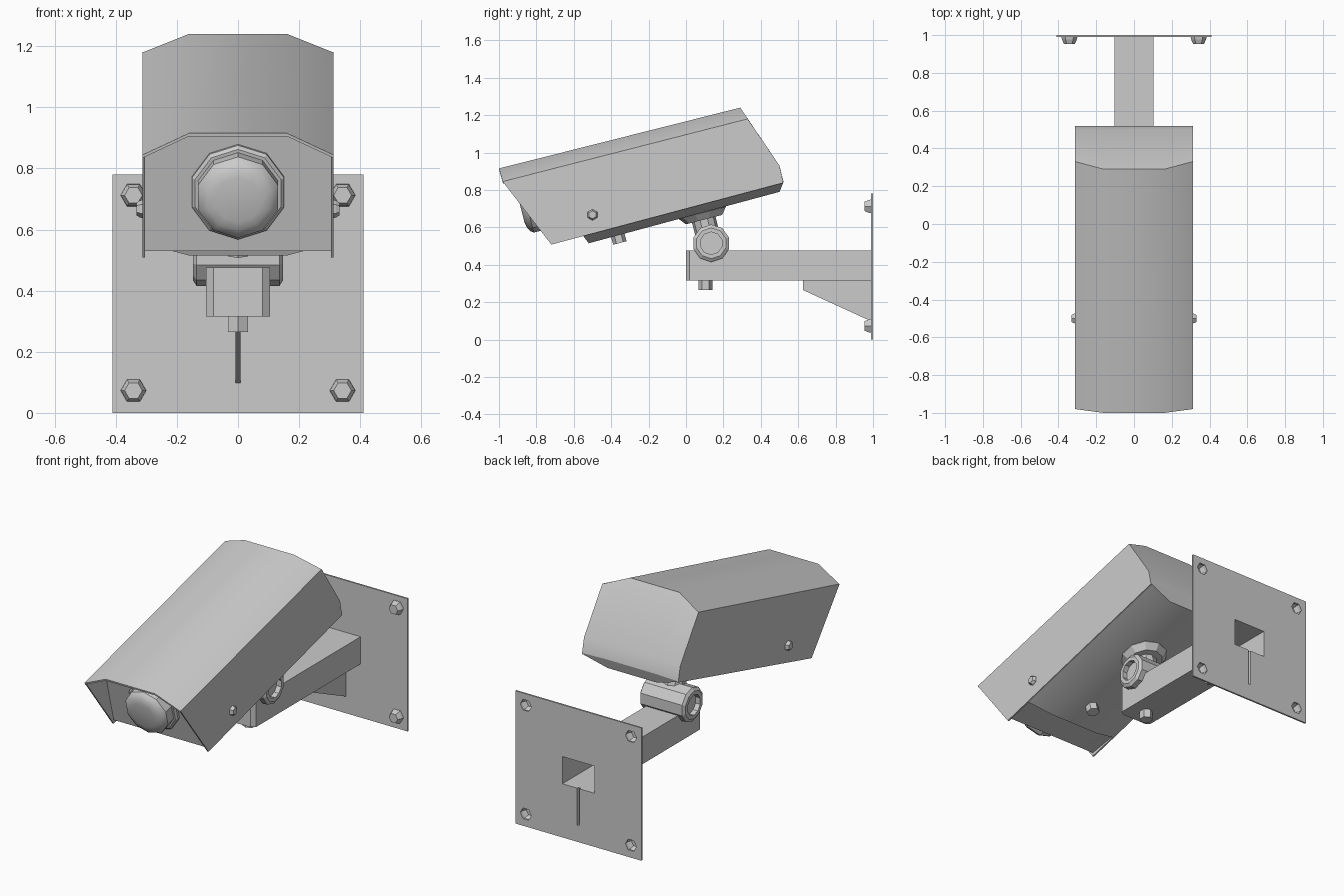
import bpy, bmesh, math
from mathutils import Vector

cube = bpy.data.objects.get("Cube")
if cube:
    bpy.data.objects.remove(cube, do_unlink=True)

# One painted-metal material
COLOR = (0.6, 0.6, 0.6, 1.0)
grey = bpy.data.materials.new("light_grey")
grey.diffuse_color = COLOR
grey.use_nodes = True
for node in grey.node_tree.nodes:
    if node.type == 'BSDF_PRINCIPLED':
        node.inputs["Base Color"].default_value = COLOR
        node.inputs["Roughness"].default_value = 0.6


def make(name, verts, faces, smooth=False):
    """Turn vertices and faces into a shaded object."""
    bm = bmesh.new()
    vs = [bm.verts.new(v) for v in verts]
    for f in faces:
        bm.faces.new([vs[i] for i in f])
    bmesh.ops.remove_doubles(bm, verts=bm.verts, dist=0.0005)
    bmesh.ops.recalc_face_normals(bm, faces=bm.faces)
    mesh = bpy.data.meshes.new(name)
    bm.to_mesh(mesh)
    bm.free()
    mesh.materials.append(grey)
    ob = bpy.data.objects.new(name, mesh)
    bpy.context.collection.objects.link(ob)
    if smooth:
        bpy.ops.object.select_all(action='DESELECT')
        ob.select_set(True)
        bpy.context.view_layer.objects.active = ob
        bpy.ops.object.shade_smooth_by_angle(angle=math.radians(30))
    return ob


def prism(name, pts, vec, open_edges=()):
    """Extrude a flat outline along vec, leaving some side faces open."""
    n = len(pts)
    a = [Vector(p) for p in pts]
    faces = [range(n), range(n, 2 * n)]
    faces += [(i, (i + 1) % n, n + (i + 1) % n, n + i)
              for i in range(n) if i not in open_edges]
    return make(name, a + [p + Vector(vec) for p in a], faces)


def lathe(name, center, axis, profile, sides, phase=0.0, open_base=False, smooth=False):
    """Turn (radius, height) points about an axis."""
    z = Vector(axis).normalized()
    up = Vector((0, 1, 0)) if abs(z.z) > 0.99 else Vector((0, 0, 1))
    x = up.cross(z).normalized()
    y = z.cross(x)
    verts, faces = [], []
    for r, h in profile:
        for i in range(sides):
            t = math.tau * i / sides + phase
            verts.append(Vector(center) + z * h + (x * math.sin(t) + y * math.cos(t)) * r)
    for k in range(len(profile) - 1):
        for i in range(sides):
            j = (i + 1) % sides
            faces.append((k * sides + i, k * sides + j, (k + 1) * sides + j, (k + 1) * sides + i))
    if not open_base:
        faces.append(range(sides))
    faces.append(range(len(verts) - sides, len(verts)))
    return make(name, verts, faces, smooth)


def cut(target, cutter):
    """Boolean the cutter out of the target, then discard it."""
    cutter.hide_render = True
    mod = target.modifiers.new("cut", 'BOOLEAN')
    mod.object = cutter
    mod.operation = 'DIFFERENCE'
    mod.solver = 'EXACT'
    bpy.context.view_layer.objects.active = target
    bpy.ops.object.modifier_apply(modifier=mod.name)
    bpy.data.objects.remove(cutter, do_unlink=True)


# Camera axes: forward and down are both tilted
FORWARD = (0, -0.968, -0.25)
DOWN = (0, 0.25, -0.968)

# Housing: closed ribbon of rows (edge y, edge z, middle y, middle z)
rows = [
    (-0.98, 0.845, -1.00, 0.915),   # awning lip
    (0.33, 1.18, 0.29, 1.24),       # roof rear
    (0.50, 0.93, 0.50, 0.93),       # rear bend
    (0.52, 0.845, 0.52, 0.85),
    (0.52, 0.84, 0.50, 0.79),       # belly rear
    (-0.55, 0.555, -0.52, 0.515),   # belly front
    (-0.55, 0.56, -0.55, 0.57),     # step up to the flat underside
    (-0.72, 0.53, -0.72, 0.53),     # front panel bottom
    (-0.81, 0.875, -0.83, 0.953),   # front panel top
    (-0.978, 0.835, -0.998, 0.905), # awning underside
]
verts, faces = [], []
for ey, ez, my, mz in rows:
    verts += [(-0.31, ey, ez), (-0.16, my, mz), (0.16, my, mz), (0.31, ey, ez)]
for k in range(len(rows)):
    n = (k + 1) % len(rows)
    for i in range(3):
        faces.append((k * 4 + i, k * 4 + i + 1, n * 4 + i + 1, n * 4 + i))
make("camera_housing", verts, faces, smooth=True)

# Housing side panels and their bolts
side = [(-0.98, 0.845), (-0.72, 0.508), (0.52, 0.838), (0.50, 0.93), (0.33, 1.18)]
for s, label in ((1, "left"), (-1, "right")):
    prism("side_panel_" + label, [(s * 0.304, y, z) for y, z in side], (s * 0.009, 0, 0))
    lathe("side_bolt_" + label, (s * 0.312, -0.50, 0.667), (s, 0, 0),
          [(0.03, 0), (0.028, 0.008), (0.021, 0.02)], 6)

# Lens: mounting ring, barrel and shallow dome
LENS = (0, -0.77, 0.725)
lathe("lens_ring", LENS, FORWARD, [(0.159, -0.02), (0.159, 0.015), (0.148, 0.025)], 10)
lathe("lens_barrel", LENS, FORWARD,
      [(0.137, 0), (0.137, 0.08), (0.126, 0.095), (0.105, 0.108), (0.075, 0.115)],
      10, smooth=True)

# Underside plug
lathe("underside_plug", (0, -0.365, 0.56), DOWN, [(0.037, 0), (0.037, 0.045)], 6)

# Swivel joint under the housing
lathe("swivel_foot", (0, 0.085, 0.685), DOWN,
      [(0.13, 0), (0.13, 0.008), (0.10, 0.045)], 10)
lathe("swivel_neck", (0, 0.09, 0.66), DOWN, [(0.065, 0), (0.065, 0.13)], 10)
lathe("swivel_barrel", (-0.147, 0.135, 0.515), (1, 0, 0),
      [(0.06, 0.03), (0.06, 0.0), (0.082, 0.0), (0.10, 0.012), (0.10, 0.282),
       (0.082, 0.294), (0.06, 0.294), (0.06, 0.264)], 10)

# Hollow arm, open at the wall, with a bolt beneath
arm = [(-0.104, 0.99), (-0.104, 0.02), (-0.08, 0), (0.08, 0), (0.104, 0.02), (0.104, 0.99)]
prism("arm", [(x, y, 0.315) for x, y in arm], (0, 0, 0.16), open_edges=(5,))
lathe("arm_bolt", (0, 0.105, 0.318), (0, 0, -1), [(0.037, 0), (0.037, 0.053)], 6)

# Hollow gusset under the arm
gusset = [(0.625, 0.315), (0.625, 0.265), (0.99, 0.098), (0.99, 0.315)]
prism("gusset", [(-0.008, y, z) for y, z in gusset], (0.016, 0, 0), open_edges=(2, 3))


def plate_box(name, x, z0, z1, y0, y1):
    return prism(name, [(-x, y0, z0), (x, y0, z0), (x, y0, z1), (-x, y0, z1)], (0, y1 - y0, 0))


# Wall plate with openings behind the arm, gusset and bolts
wall_plate = plate_box("wall_plate", 0.41, 0, 0.78, 0.99, 1.0)
cut(wall_plate, plate_box("arm_cutter", 0.104, 0.315, 0.475, 0.9, 1.1))
cut(wall_plate, plate_box("slot_cutter", 0.008, 0.098, 0.35, 0.9, 1.1))
for x in (-0.342, 0.342):
    for z in (0.073, 0.712):
        cut(wall_plate, lathe("bolt_cutter", (x, 1.1, z), (0, -1, 0),
                              [(0.036, 0), (0.036, 0.2)], 6, math.pi / 2))
        lathe("wall_bolt", (x, 0.99, z), (0, -1, 0),
              [(0.042, 0), (0.04, 0.012), (0.029, 0.036)], 6, math.pi / 2, open_base=True)
